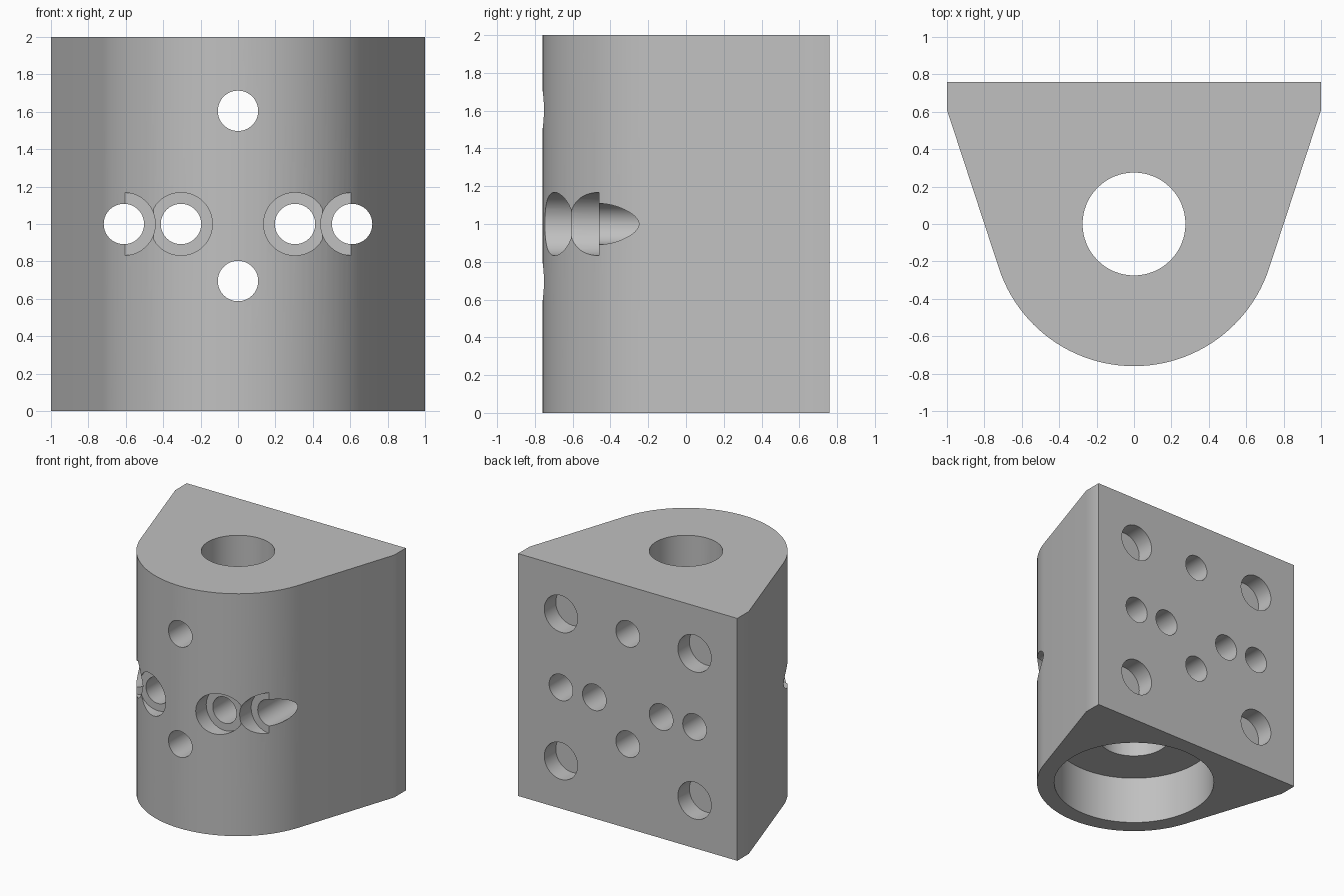
import bpy, bmesh, math
from mathutils import Matrix, Vector

cube = bpy.data.objects.get("Cube")
if cube:
    bpy.data.objects.remove(cube, do_unlink=True)

HEIGHT, RADIUS, BACK = 2.0, 0.76, 0.76
MID = HEIGHT / 2
SIDE = 0.61          # offset of the outer hole columns
HOLE = 0.108         # through-hole radius

grey = bpy.data.materials.new("plain grey")
grey.use_nodes = True
colour = (0.53, 0.53, 0.53, 1)
grey.diffuse_color = colour
grey.node_tree.nodes["Principled BSDF"].inputs["Base Color"].default_value = colour


def make_object(name, bm):
    mesh = bpy.data.meshes.new(name)
    bmesh.ops.recalc_face_normals(bm, faces=bm.faces)
    bm.to_mesh(mesh)
    bm.free()
    obj = bpy.data.objects.new(name, mesh)
    mesh.materials.append(grey)
    bpy.context.collection.objects.link(obj)
    return obj


# Block: flat back, tapered sides running tangent into a round front
corner = Vector((1.0, 0.61))
tangent = math.atan2(corner.y, corner.x) - math.acos(RADIUS / corner.length)
profile = [(1, BACK), (-1, BACK), (-1, corner.y)]
steps = 48
for i in range(steps + 1):
    a = math.pi - tangent + (math.pi + 2 * tangent) * i / steps
    profile.append((RADIUS * math.cos(a), RADIUS * math.sin(a)))
profile.append((1, corner.y))

bm = bmesh.new()
base = bm.faces.new([bm.verts.new((x, y, 0)) for x, y in profile])
top = bmesh.ops.extrude_face_region(bm, geom=[base])["geom"]
bmesh.ops.translate(bm, vec=(0, 0, HEIGHT),
                    verts=[v for v in top if isinstance(v, bmesh.types.BMVert)])
block = make_object("mounting_block", bm)


def drill(start, end, radius, segments=48):
    """Cut a round hole between two points."""
    start, end = Vector(start), Vector(end)
    axis = end - start
    turn = axis.to_track_quat('Z', 'Y').to_matrix().to_4x4()
    bm = bmesh.new()
    bmesh.ops.create_cone(bm, cap_ends=True, segments=segments,
                          radius1=radius, radius2=radius, depth=axis.length,
                          matrix=Matrix.Translation((start + end) / 2) @ turn)
    cutter = make_object("hole_cutter", bm)
    cutter.hide_render = True
    mod = block.modifiers.new("hole", 'BOOLEAN')
    mod.operation, mod.solver, mod.object = 'DIFFERENCE', 'EXACT', cutter
    bpy.context.view_layer.objects.active = block
    bpy.ops.object.modifier_apply(modifier=mod.name)
    bpy.data.objects.remove(cutter, do_unlink=True)


# Vertical shaft with a wide bore underneath
drill((0, 0, -0.1), (0, 0, HEIGHT + 0.1), 0.275, 64)
drill((0, 0, -0.1), (0, 0, 0.4), 0.625, 80)

# Centre bolt holes
for z in (0.695, 1.605):
    drill((0, -1, z), (0, 1, z), HOLE)

for s in (-1, 1):
    # Side bolt holes with front counterbores
    for x, floor in ((0.305, -0.61), (SIDE, -0.46)):
        drill((s * x, -1, MID), (s * x, 1, MID), HOLE)
        drill((s * x, -1, MID), (s * x, floor, MID), 0.168)
    # Shallow corner sockets in the back
    for dz in (-0.607, 0.607):
        drill((s * SIDE, 1, MID + dz), (s * SIDE, BACK - 0.15, MID + dz), 0.152)

# Smooth round walls, crisp rims, even flat sides
bpy.ops.object.select_all(action='DESELECT')
block.select_set(True)
bpy.context.view_layer.objects.active = block
bpy.ops.object.shade_smooth_by_angle(angle=math.radians(30))
weighted = block.modifiers.new("even shading", 'WEIGHTED_NORMAL')
weighted.keep_sharp = True
